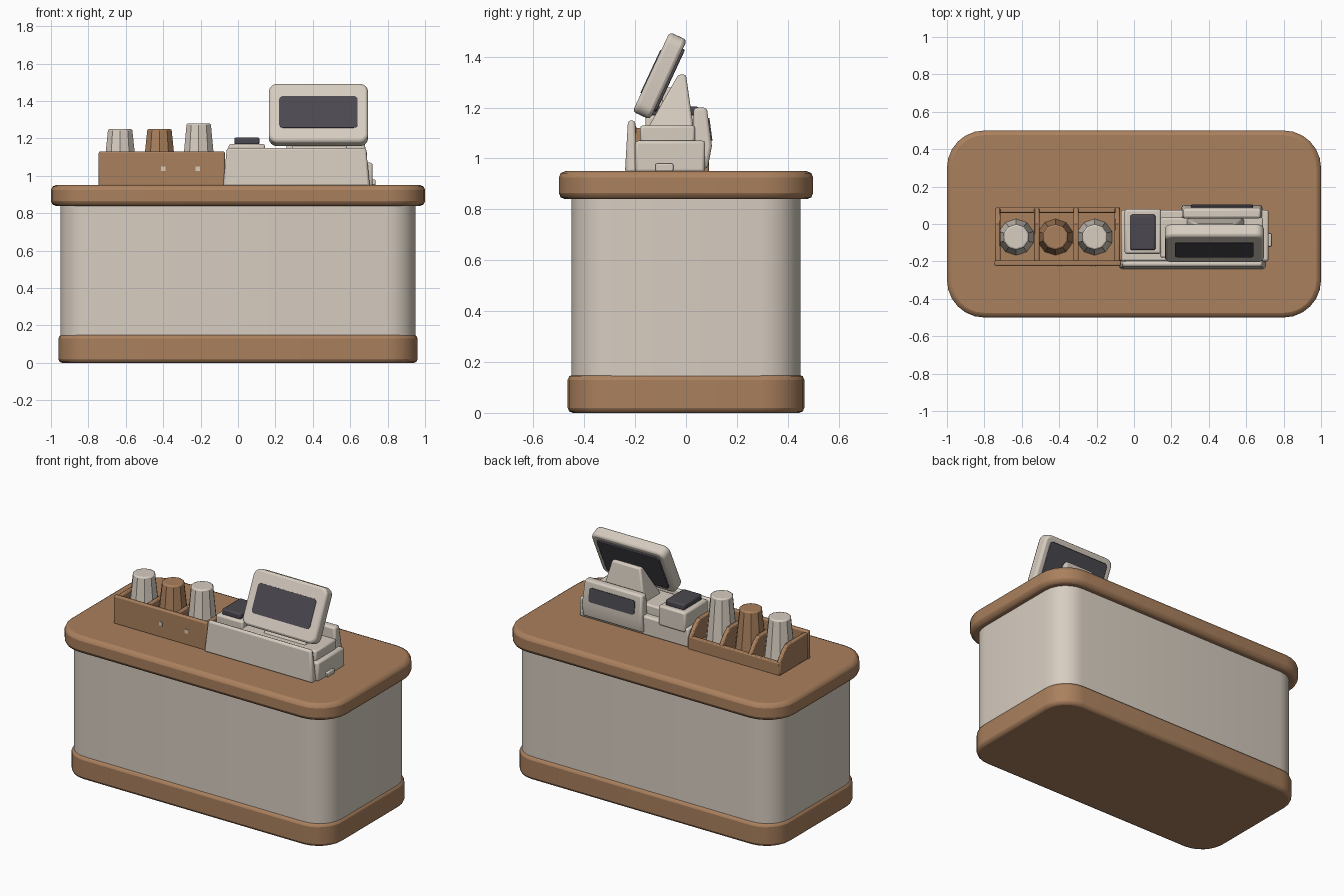
import bpy, bmesh, math
from mathutils import Vector

if "Cube" in bpy.data.objects:
    bpy.data.objects.remove(bpy.data.objects["Cube"])


def material(name, rgb):
    m = bpy.data.materials.new(name)
    m.use_nodes = True
    m.diffuse_color = (*rgb, 1)
    bsdf = next(n for n in m.node_tree.nodes if n.type == "BSDF_PRINCIPLED")
    bsdf.inputs["Base Color"].default_value = (*rgb, 1)
    return m


WOOD = material("warm wood", (0.40, 0.215, 0.11))
CREAM = material("cream", (0.68, 0.61, 0.53))
DARK = material("dark glass", (0.07, 0.066, 0.08))


def finish(name, bm, mat, bevel):
    bmesh.ops.recalc_face_normals(bm, faces=bm.faces)
    mesh = bpy.data.meshes.new(name)
    bm.to_mesh(mesh)
    bm.free()
    ob = bpy.data.objects.new(name, mesh)
    bpy.context.collection.objects.link(ob)
    mesh.materials.append(mat)
    if bevel:
        mod = ob.modifiers.new("soft edges", "BEVEL")
        mod.width, mod.segments = bevel, 2
        mod.limit_method, mod.angle_limit = "ANGLE", math.radians(40)
    bpy.ops.object.select_all(action="DESELECT")
    ob.select_set(True)
    bpy.context.view_layer.objects.active = ob
    bpy.ops.object.shade_smooth_by_angle(angle=math.radians(35))
    return ob


def slab(name, x, y, z, mat, bevel=0.01, corner=0, axis=2, tilt=0):
    """Box over three ranges; edges along one axis get a larger rounding."""
    spans = (x, y, z)
    bm = bmesh.new()
    bmesh.ops.create_cube(bm, size=1)
    bmesh.ops.scale(bm, vec=[b - a for a, b in spans], verts=bm.verts)
    if corner:
        edges = [e for e in bm.edges
                 if abs((e.verts[0].co - e.verts[1].co).normalized()[axis]) > 0.9]
        bmesh.ops.bevel(bm, geom=edges, offset=corner, segments=6,
                        affect="EDGES", profile=0.5)
    ob = finish(name, bm, mat, bevel)
    ob.location = [(a + b) / 2 for a, b in spans]
    ob.rotation_euler.x = tilt
    return ob


def prism(name, profile, x0, x1, mat, bevel=0.006, taper=0):
    """Extrude a side profile of (y, z) points along x, narrowing with height."""
    low = min(p[1] for p in profile)
    bm = bmesh.new()
    sides = []
    for x, s in ((x0, 1), (x1, -1)):
        vs = [bm.verts.new((x + s * taper * (z - low), y, z)) for y, z in profile]
        sides.append(vs)
        bm.faces.new(vs)
    a, b = sides
    for i in range(len(a)):
        j = (i + 1) % len(a)
        bm.faces.new((a[i], a[j], b[j], b[i]))
    return finish(name, bm, mat, bevel)


# Counter
slab("counter_base", (-0.96, 0.96), (-0.465, 0.465), (0, 0.15), WOOD, 0.02, 0.17)
slab("counter_body", (-0.95, 0.95), (-0.45, 0.45), (0.13, 0.86), CREAM, 0, 0.16)
slab("counter_top", (-1, 1), (-0.5, 0.5), (0.84, 0.95), WOOD, 0.025, 0.2)

# Cup tray with dividers that drop towards the back
slab("tray_floor", (-0.74, -0.075), (-0.21, 0.085), (0.945, 0.98), WOOD, 0)
slab("tray_front", (-0.745, -0.07), (-0.225, -0.195), (0.945, 1.13), WOOD, 0.008)
slab("tray_back", (-0.74, -0.075), (0.06, 0.09), (0.945, 1.03), WOOD, 0.006)
divider = [(-0.21, 0.95), (-0.21, 1.12), (0.0, 1.12), (0.04, 1.09),
           (0.085, 1.03), (0.085, 0.95)]
for i, x in enumerate((-0.728, -0.52, -0.31, -0.09)):
    prism(f"tray_divider_{i + 1}", divider, x - 0.014, x + 0.014, WOOD)
for i, x in enumerate((-0.40, -0.215)):
    slab(f"tray_stud_{i + 1}", (x - 0.012, x + 0.012), (-0.229, -0.222),
         (1.025, 1.05), CREAM, 0)

# Upturned cups
for i, (x, top, mat) in enumerate(((-0.63, 1.25, CREAM), (-0.42, 1.25, WOOD),
                                   (-0.21, 1.28, CREAM))):
    bm = bmesh.new()
    bmesh.ops.create_cone(bm, cap_ends=True, segments=10, radius1=0.098,
                          radius2=0.068, depth=top - 0.975)
    bmesh.ops.translate(bm, vec=Vector((x, -0.07, (top + 0.975) / 2)), verts=bm.verts)
    finish(f"cup_{i + 1}", bm, mat, 0.008)

# Register body
slab("register_body", (-0.07, 0.72), (-0.2, 0.075), (0.945, 1.07), CREAM, 0.012)
prism("register_front", [(-0.24, 0.945), (-0.228, 1.15), (-0.2, 1.15), (-0.19, 0.945)],
      -0.08, 0.705, CREAM, 0.012, taper=0.1)
slab("register_ridge", (0.14, 0.69), (-0.18, 0.035), (1.05, 1.13), CREAM, 0.01)
slab("side_knob", (0.71, 0.735), (-0.12, -0.05), (0.95, 0.98), CREAM, 0.005)

# Receipt printer
slab("printer_block", (-0.05, 0.145), (-0.16, 0.08), (1.04, 1.17), CREAM, 0.012)
slab("printer_lid", (-0.02, 0.115), (-0.14, 0.05), (1.165, 1.205), DARK, 0.01)

# Rear display
prism("rear_display", [(0.03, 0.96), (0.03, 1.2), (0.082, 1.2), (0.102, 1.05),
                       (0.085, 0.96)], 0.25, 0.69, CREAM, 0.012, taper=0.05)
lean = math.atan2(0.02, 0.15)
slab("rear_display_screen", (0.305, 0.635), (0.089, 0.098), (1.07, 1.16), DARK, 0,
     0.015, 1, lean)

# Monitor stand
prism("monitor_stand", [(-0.15, 1.12), (-0.03, 1.33), (0.0, 1.33), (0.03, 1.12)],
      0.28, 0.59, CREAM, 0.01, taper=0.25)

# Tilted monitor, with plates placed along its own facing direction
TILT = math.radians(-25)
CY, CZ = -0.103, 1.325


def monitor_part(name, width, height, depth, offset, mat, bevel, corner):
    y, z = CY + offset * math.cos(TILT), CZ + offset * math.sin(TILT)
    slab(name, (0.43 - width / 2, 0.43 + width / 2), (y - depth / 2, y + depth / 2),
         (z - height / 2, z + height / 2), mat, bevel, corner, 1, TILT)


monitor_part("monitor_case", 0.53, 0.345, 0.075, 0, CREAM, 0.014, 0.045)
monitor_part("monitor_screen", 0.42, 0.185, 0.008, -0.037, DARK, 0, 0.02)
monitor_part("monitor_back_panel", 0.45, 0.27, 0.016, 0.039, DARK, 0.004, 0.02)
